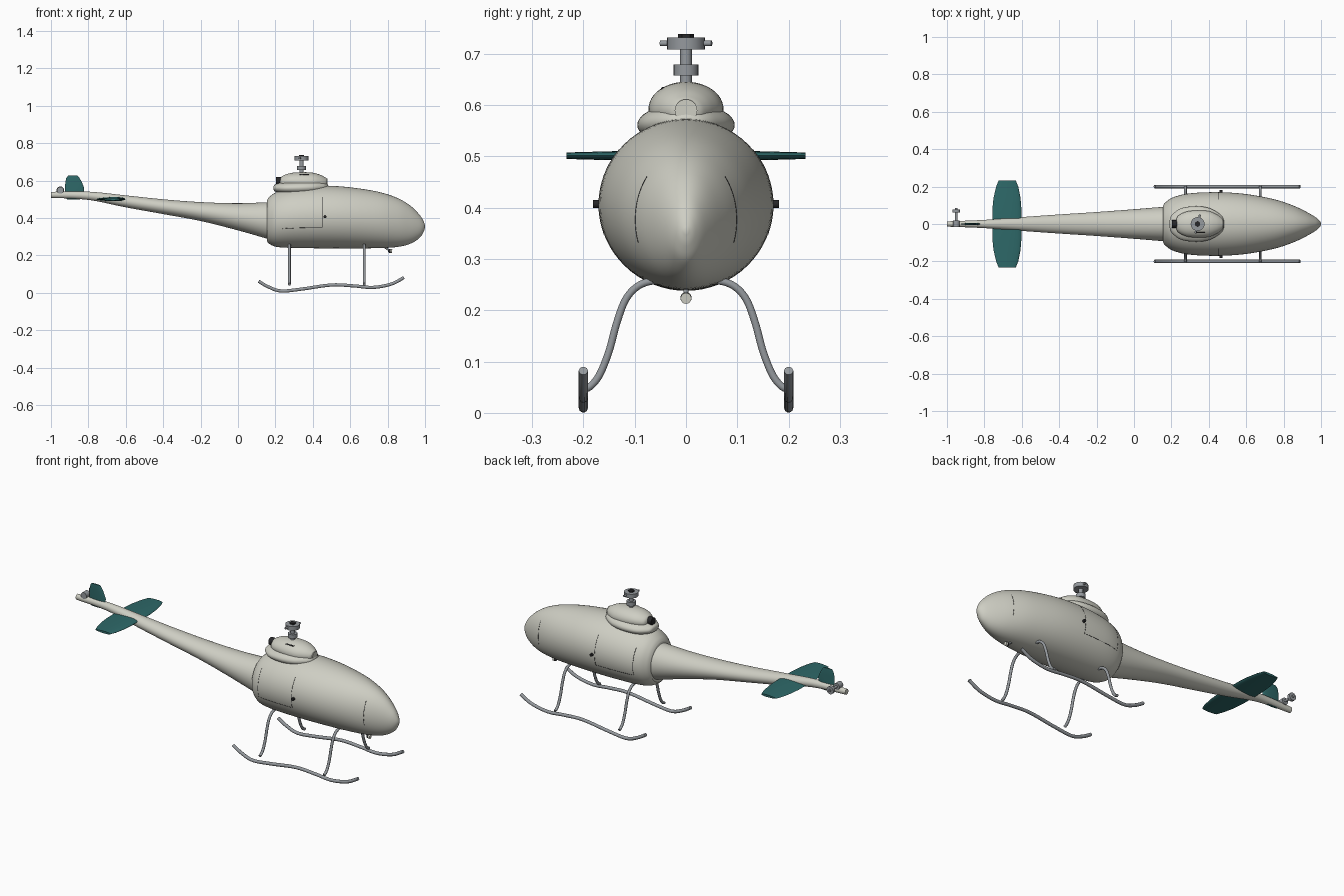
import bpy, bmesh, math
from mathutils import Vector, Matrix

if "Cube" in bpy.data.objects:
    bpy.data.objects.remove(bpy.data.objects["Cube"], do_unlink=True)


def material(name, r, g, b):
    m = bpy.data.materials.new(name)
    m.use_nodes = True
    m.diffuse_color = (r, g, b, 1)
    m.node_tree.nodes["Principled BSDF"].inputs["Base Color"].default_value = (r, g, b, 1)
    return m


shell = material("pale shell", 0.62, 0.62, 0.55)
teal = material("teal", 0.027, 0.14, 0.14)
metal = material("grey metal", 0.30, 0.32, 0.34)
dark = material("dark", 0.02, 0.02, 0.022)


def finish(bm, name, mat, angle=35):
    bmesh.ops.recalc_face_normals(bm, faces=bm.faces)
    mesh = bpy.data.meshes.new(name)
    bm.to_mesh(mesh)
    bm.free()
    mesh.materials.append(mat)
    ob = bpy.data.objects.new(name, mesh)
    bpy.context.collection.objects.link(ob)
    bpy.ops.object.select_all(action='DESELECT')
    ob.select_set(True)
    bpy.context.view_layer.objects.active = ob
    bpy.ops.object.shade_smooth_by_angle(angle=math.radians(angle))
    return ob


def smooth_rows(rows, steps):
    """Catmull-Rom interpolation through rows of numbers."""
    rows = [Vector(r) for r in rows]
    out = []
    for i in range(len(rows) - 1):
        p0, p1, p2 = rows[max(i - 1, 0)], rows[i], rows[i + 1]
        p3 = rows[min(i + 2, len(rows) - 1)]
        for k in range(steps):
            t = k / steps
            out.append(0.5 * (2 * p1 + (p2 - p0) * t + (2 * p0 - 5 * p1 + 4 * p2 - p3) * t * t
                              + (3 * p1 - p0 - 3 * p2 + p3) * t ** 3))
    return out + [rows[-1]]


def loft(name, rings, mat, angle=35):
    bm = bmesh.new()
    loops = [[bm.verts.new(p) for p in ring] for ring in rings]
    n = len(loops[0])
    for a, b in zip(loops, loops[1:]):
        for i in range(n):
            bm.faces.new((a[i], a[(i + 1) % n], b[(i + 1) % n], b[i]))
    bm.faces.new(loops[0])
    bm.faces.new(loops[-1])
    return finish(bm, name, mat, angle)


def section(row, a, grow=0):
    """Point at angle a on an upright oval: x, bottom, top, half width."""
    x, low, high, w = row
    return Vector((x, (w + grow) * math.cos(a),
                   (low + high) / 2 + ((high - low) / 2 + grow) * math.sin(a)))


def body(name, rows, mat, n=48, steps=5):
    loft(name, [[section(r, math.tau * i / n) for i in range(n)]
                for r in smooth_rows(rows, steps)], mat)


def rod(name, a, b, radius, mat, sides=24, end_radius=None):
    a, b = Vector(a), Vector(b)
    bm = bmesh.new()
    turn = (b - a).to_track_quat('Z', 'Y').to_matrix().to_4x4()
    bmesh.ops.create_cone(bm, cap_ends=True, segments=sides, radius1=radius,
                          radius2=radius if end_radius is None else end_radius,
                          depth=(b - a).length,
                          matrix=Matrix.Translation((a + b) / 2) @ turn)
    return finish(bm, name, mat)


def ball(name, centre, radius, mat):
    bm = bmesh.new()
    bmesh.ops.create_uvsphere(bm, u_segments=24, v_segments=14, radius=radius,
                              matrix=Matrix.Translation(centre))
    return finish(bm, name, mat)


def tube(name, points, radius, mat, steps=6):
    path = smooth_rows(points, steps) if steps else points
    cu = bpy.data.curves.new(name, 'CURVE')
    cu.dimensions = '3D'
    cu.bevel_depth = radius
    cu.bevel_resolution = 3
    cu.use_fill_caps = True
    sp = cu.splines.new('POLY')
    sp.points.add(len(path) - 1)
    for p, co in zip(sp.points, path):
        p.co = (*co, 1)
    sp.use_smooth = True
    cu.materials.append(mat)
    ob = bpy.data.objects.new(name, cu)
    bpy.context.collection.objects.link(ob)
    return ob


# Fuselage and tail boom
hull = [(0.155, 0.275, 0.495, 0.098), (0.17, 0.26, 0.515, 0.117), (0.21, 0.245, 0.54, 0.143),
        (0.30, 0.24, 0.563, 0.164), (0.45, 0.238, 0.573, 0.170), (0.60, 0.238, 0.564, 0.160),
        (0.75, 0.239, 0.540, 0.132), (0.85, 0.245, 0.508, 0.099), (0.92, 0.262, 0.467, 0.066),
        (0.97, 0.293, 0.418, 0.037), (0.992, 0.325, 0.383, 0.018), (1.0, 0.35, 0.36, 0.004)]
body("fuselage", hull, shell, 64)
body("tail_boom", [(-1.0, 0.508, 0.540, 0.014), (-0.8, 0.497, 0.541, 0.022),
                   (-0.6, 0.457, 0.521, 0.037), (-0.4, 0.421, 0.500, 0.051),
                   (-0.2, 0.384, 0.485, 0.064), (0.0, 0.334, 0.479, 0.079),
                   (0.17, 0.285, 0.485, 0.093)], shell)

# Panel seams hugging the fuselage
fine = smooth_rows(hull, 8)


def nearest(x):
    return min(fine, key=lambda r: abs(r[0] - x))


for side, flip in (("left", 0), ("right", math.pi)):
    sign = 1 if flip == 0 else -1
    for label, x in (("rear", 0.23), ("middle", 0.45), ("nose", 0.85)):
        arc = [section(nearest(x), flip + sign * math.radians(-20 + 4 * k), -0.0005)
               for k in range(16)]
        tube(f"{side}_{label}_seam", arc, 0.0011, dark, 0)
    line = [section(r, flip - sign * math.radians(20), -0.0005) for r in fine if 0.23 < r[0] < 0.45]
    tube(f"{side}_lower_seam", line, 0.0011, dark, 0)

# Engine cowl in two tiers, with intake and exhaust
body("lower_cowl", [(0.19, 0.555, 0.568, 0.015), (0.20, 0.54, 0.58, 0.045),
                    (0.25, 0.525, 0.594, 0.083), (0.33, 0.52, 0.602, 0.095),
                    (0.40, 0.525, 0.602, 0.086), (0.45, 0.535, 0.597, 0.06),
                    (0.475, 0.55, 0.585, 0.035), (0.482, 0.56, 0.575, 0.012)], shell)
body("upper_cowl", [(0.225, 0.575, 0.61, 0.02), (0.237, 0.56, 0.624, 0.045),
                    (0.28, 0.55, 0.64, 0.066), (0.34, 0.54, 0.645, 0.073),
                    (0.40, 0.54, 0.642, 0.069), (0.44, 0.55, 0.631, 0.053),
                    (0.467, 0.56, 0.617, 0.035), (0.476, 0.568, 0.611, 0.022)], shell)
rod("air_intake", (0.42, 0, 0.589), (0.479, 0, 0.589), 0.022, shell)
rod("exhaust", (0.203, 0, 0.598), (0.245, 0, 0.598), 0.021, dark)
rod("cowl_vent", (0.33, -0.045, 0.631), (0.38, -0.045, 0.631), 0.004, dark, 12)

# Rotor mast and hub
MX = 0.34
rod("rotor_mast", (MX, 0, 0.62), (MX, 0, 0.735), 0.0115, metal)
rod("mast_collar", (MX, 0, 0.657), (MX, 0, 0.679), 0.024, metal)
rod("rotor_hub", (MX, 0, 0.708), (MX, 0, 0.731), 0.037, metal)
rod("hub_cap", (MX, 0, 0.731), (MX, 0, 0.738), 0.016, dark, 6)
rod("blade_pin", (MX - 0.012, -0.05, 0.72), (MX + 0.012, 0.05, 0.72), 0.0055, metal, 16)


# Tail surfaces, with a lens-shaped section between leading and trailing edge
def foil(a, b, thick, place, n=24):
    ring = []
    for i in range(n):
        t = math.tau * i / n
        u = math.cos(t)
        ring.append(place((a + b) / 2 + (b - a) / 2 * u, thick / 2 * math.sin(t) * (1 + 0.3 * u)))
    return ring


half = [(0, -0.758, -0.602, 0.022), (0.08, -0.757, -0.602, 0.020), (0.14, -0.751, -0.607, 0.017),
        (0.20, -0.737, -0.619, 0.014), (0.233, -0.724, -0.632, 0.012)]
span = [(-y, a, b, t) for y, a, b, t in half[:0:-1]] + half
loft("tailplane", [foil(a, b, t, lambda u, v, y=y: (u, y, 0.501 + v)) for y, a, b, t in span], teal)
fin = [(0.500, -0.915, -0.845, 0.008), (0.53, -0.925, -0.825, 0.012),
       (0.56, -0.925, -0.822, 0.011), (0.59, -0.923, -0.834, 0.010),
       (0.615, -0.918, -0.848, 0.008), (0.626, -0.908, -0.858, 0.006)]
loft("tail_fin", [foil(a, b, t, lambda u, v, z=z: (u, v, z)) for z, a, b, t in fin], teal)

# Tail rotor hub on the left of the boom
TX, TZ = -0.95, 0.548
rod("tail_gearbox", (TX, -0.015, TZ), (TX, 0.02, TZ), 0.018, metal)
rod("tail_shaft", (TX, 0, TZ), (TX, 0.085, TZ), 0.007, metal)
rod("tail_hub", (TX, 0.062, TZ), (TX, 0.078, TZ), 0.021, metal)

# Landing gear, side lamps
for side, s in (("left", 1), ("right", -1)):
    skid = [(0.11, 0.062), (0.16, 0.033), (0.23, 0.01), (0.34, 0.02), (0.50, 0.042),
            (0.62, 0.037), (0.72, 0.029), (0.82, 0.047), (0.887, 0.082)]
    tube(f"{side}_skid", [(x, s * 0.2, z) for x, z in skid], 0.009, metal)
    leg = [(0.03, 0.255), (0.065, 0.257), (0.095, 0.246), (0.118, 0.22), (0.135, 0.175),
           (0.15, 0.12), (0.168, 0.075), (0.185, 0.053), (0.2, 0.045)]
    for end, x in (("rear", 0.275), ("front", 0.675)):
        tube(f"{side}_{end}_leg", [(x, s * y, z) for y, z in leg], 0.0075, metal)
    rod(f"{side}_lamp", (0.465, s * 0.16, 0.407), (0.465, s * 0.181, 0.407), 0.008, dark)

# Camera below the nose
rod("camera_stalk", (0.775, 0, 0.25), (0.81, 0, 0.226), 0.005, metal, 12)
ball("camera_ball", (0.812, 0, 0.224), 0.011, dark)
rod("camera_lens", (0.812, 0, 0.224), (0.824, 0, 0.223), 0.0105, shell)
